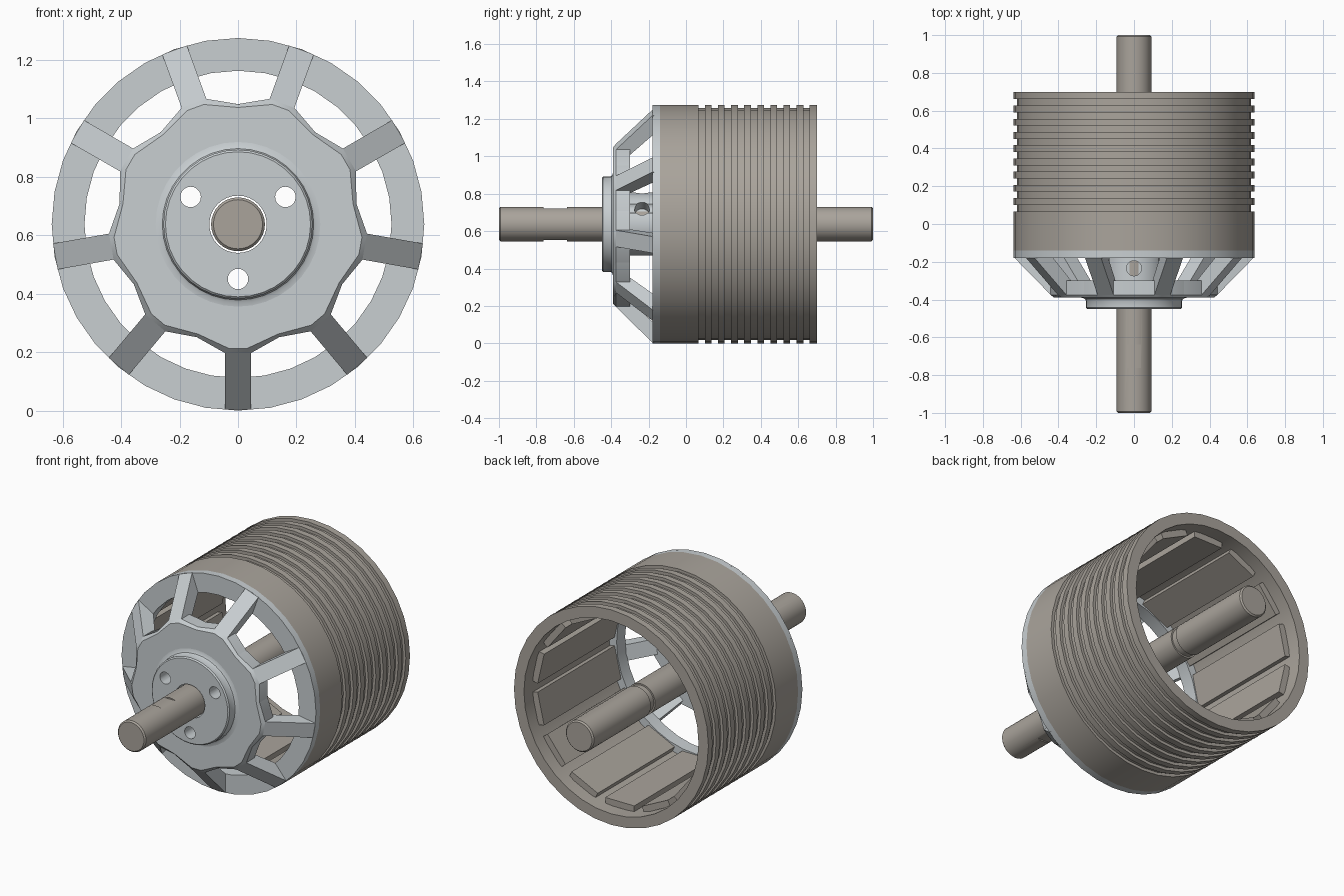
import bpy, bmesh
from math import sin, cos, pi, radians, hypot
from mathutils import Matrix, Vector

if "Cube" in bpy.data.objects:
    bpy.data.objects.remove(bpy.data.objects["Cube"])

H = 0.637                      # height of the motor axis
R = 0.637                      # outer radius


def material(name, rgb):
    m = bpy.data.materials.new(name)
    m.diffuse_color = (*rgb, 1)
    m.use_nodes = True
    m.node_tree.nodes["Principled BSDF"].inputs["Base Color"].default_value = m.diffuse_color
    return m


STEEL = material("steel", (0.40, 0.37, 0.33))
ALLOY = material("alloy", (0.58, 0.62, 0.64))


def at(r, a, y):
    return Vector((r * cos(a), y, H + r * sin(a)))


def finish(name, bm, mat=None, cutters=()):
    bmesh.ops.remove_doubles(bm, verts=bm.verts, dist=1e-5)
    bmesh.ops.recalc_face_normals(bm, faces=bm.faces)
    me = bpy.data.meshes.new(name)
    bm.to_mesh(me)
    bm.free()
    ob = bpy.data.objects.new(name, me)
    bpy.context.collection.objects.link(ob)
    if mat:
        me.materials.append(mat)
    for c in cutters:
        mod = ob.modifiers.new("cut", 'BOOLEAN')
        mod.operation, mod.solver, mod.object = 'DIFFERENCE', 'EXACT', c
    if cutters:
        dg = bpy.context.evaluated_depsgraph_get()
        new = bpy.data.meshes.new_from_object(ob.evaluated_get(dg))
        ob.modifiers.clear()
        ob.data = new
    ob.data.shade_smooth()
    ob.data.set_sharp_from_angle(angle=radians(30))
    return ob


def lathe(profile, n, closed=True):
    """Spin (radius, y) points about the motor axis."""
    bm = bmesh.new()
    rings = [[bm.verts.new(at(r, 2 * pi * i / n, y)) for i in range(n)] for r, y in profile]
    count = len(rings) if closed else len(rings) - 1
    for k in range(count):
        a, b = rings[k], rings[(k + 1) % len(rings)]
        for i in range(n):
            j = (i + 1) % n
            bm.faces.new((a[i], a[j], b[j], b[i]))
    if not closed:
        bm.faces.new(rings[0])
        bm.faces.new(rings[-1])
    return bm


def loft(bm, loops):
    """Solid through equal-length loops of points, capped at both ends."""
    vs = [[bm.verts.new(p) for p in loop] for loop in loops]
    n = len(vs[0])
    for a, b in zip(vs, vs[1:]):
        for i in range(n):
            j = (i + 1) % n
            bm.faces.new((a[i], a[j], b[j], b[i]))
    bm.faces.new(vs[0])
    bm.faces.new(vs[-1])


def spoke_point(r, side, y, a):
    """Point at distance r along direction a, shifted sideways."""
    return Vector((r * cos(a) - side * sin(a), y, H + r * sin(a) + side * cos(a)))


def cutter(name, bm):
    ob = finish(name, bm)
    ob.hide_render = True
    return ob


# shaft flats cutter
bm = bmesh.new()
for s in (-1, 1):
    mat = Matrix.Translation((0, -0.70, H + s * 0.134)) @ Matrix.Diagonal((0.3, 0.125, 0.1, 1))
    bmesh.ops.create_cube(bm, size=1, matrix=mat)
flats = cutter("flats_cutter", bm)

# shaft with clip groove
shaft = [(0.084, -1), (0.092, -0.992), (0.092, 0.42), (0.083, 0.42), (0.083, 0.46),
         (0.092, 0.46), (0.092, 0.992), (0.084, 1)]
finish("shaft", lathe(shaft, 32, False), STEEL, [flats])

# finned outer can
can = [(0.572, -0.14), (R, -0.14)]
for k in range(9):
    y = 0.067 + 0.07 * k
    can += [(R, y), (0.62, y), (0.62, y + 0.034), (R, y + 0.034)]
can += [(R, 0.70), (0.572, 0.70)]
finish("outer_can", lathe(can, 36), STEEL)

# magnets around the inside
bm = bmesh.new()
for k in range(14):
    a = 2 * pi * (k + 0.5) / 14
    loft(bm, [[spoke_point(r, s, y, a) for r, s in
               ((0.53, -0.095), (0.53, 0.095), (0.568, 0.095), (0.568, -0.095))]
              for y in (-0.10, 0.62)])
finish("magnets", bm, STEEL)

# bell rim
finish("bell_rim", lathe([(0.525, -0.18), (R, -0.18), (R, -0.14), (0.572, -0.14),
                          (0.572, -0.10), (0.525, -0.10)], 36), ALLOY)

# hole cutters: bore, three screw holes, set screw holes
bore = cutter("bore_cutter", lathe([(0.098, -0.6), (0.098, 0.0)], 32, False))
bm = bmesh.new()
for k in range(3):
    p = at(0.187, radians(30 + 120 * k), -0.35)
    bmesh.ops.create_cone(bm, cap_ends=True, segments=20, radius1=0.035, radius2=0.035, depth=0.5,
                          matrix=Matrix.Translation(p) @ Matrix.Rotation(pi / 2, 4, 'X'))
screws = cutter("screw_cutter", bm)
bm = bmesh.new()
for deg in (30, 90):
    a = radians(deg)
    bmesh.ops.create_cone(bm, cap_ends=True, segments=20, radius1=0.04, radius2=0.04, depth=0.16,
                          matrix=Matrix.Translation(at(0.175, a, -0.235)) @ Matrix.Rotation(pi / 2 - a, 4, 'Y'))
sets = cutter("set_screw_cutter", bm)

# hub with mounting face and rear boss
hub = [(0.06, -0.45), (0.248, -0.45), (0.255, -0.443), (0.255, -0.405), (0.259, -0.397),
       (0.268, -0.392), (0.285, -0.3895), (0.285, -0.31), (0.17, -0.305), (0.17, -0.18), (0.06, -0.18)]
finish("hub", lathe(hub, 36), ALLOY, [bore, screws, sets])


# star plate with rounded valleys and a chamfered front edge
def star(y, inset):
    c, rho, half = 0.43, 0.102 + inset, 0.045 - inset
    tip = 0.44 - inset
    pts = []
    for k in range(9):
        a = radians(-90 + 40 * k)
        pts += [spoke_point(tip, -half, y, a), spoke_point(tip, half, y, a)]
        v = a + radians(20)
        for i in range(13):
            t = v + pi - radians(-70 + 140 * i / 12) * -1
            o = at(c, v, y)
            pts.append(Vector((o.x + rho * cos(t), y, o.z + rho * sin(t))))
    return pts


bm = bmesh.new()
loft(bm, [star(-0.39, 0.015), star(-0.375, 0), star(-0.30, 0)])
finish("star_plate", bm, ALLOY, [bore, screws])

# nine slanted spokes
bm = bmesh.new()
section = [(0.41, -0.375), (0.44, -0.375), (0.634, -0.18), (0.634, -0.17),
           (0.53, -0.17), (0.41, -0.30)]
for k in range(9):
    a = radians(-90 + 40 * k)
    loft(bm, [[spoke_point(r, s, y, a) for r, y in section] for s in (-0.045, 0.045)])
finish("spokes", bm, ALLOY)

# remove helpers
for ob in (flats, bore, screws, sets):
    bpy.data.objects.remove(ob)
